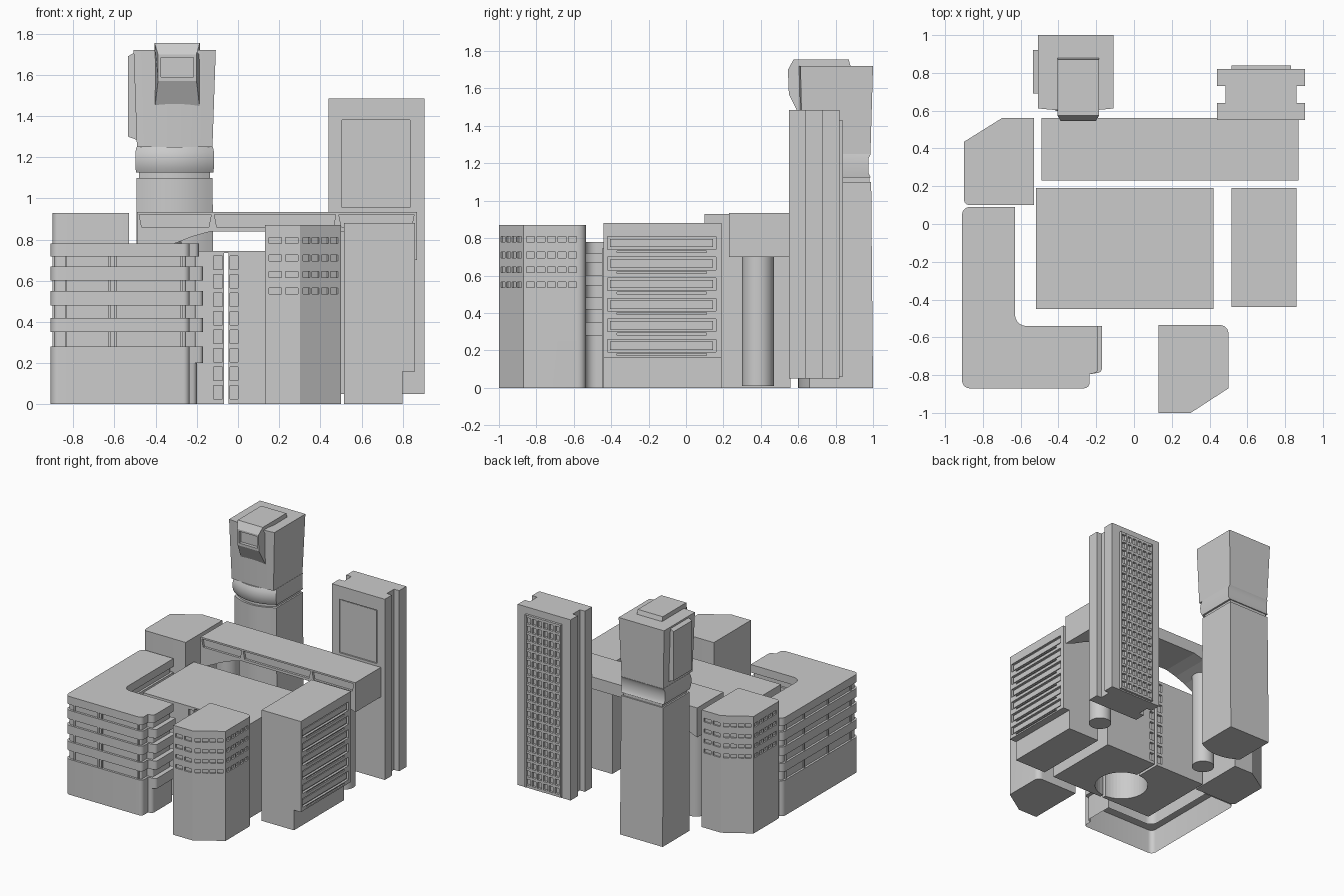
import bpy, bmesh, math
from mathutils import Vector

if "Cube" in bpy.data.objects:
    bpy.data.objects.remove(bpy.data.objects["Cube"])

AXES = {'z': lambda u, v, w: (u, v, w),      # plan outline raised in z
        'y': lambda u, v, w: (u, w, v),      # xz profile run along y
        'x': lambda u, v, w: (w, u, v)}      # yz profile run along x


def prism(bm, pts, a, b, axis='z', bottom=True):
    f = AXES[axis]
    lo = [bm.verts.new(f(p[0], p[1], a)) for p in pts]
    hi = [bm.verts.new(f(p[0], p[1], b)) for p in pts]
    faces = [bm.faces.new(hi)]
    if bottom:
        faces.append(bm.faces.new(lo[::-1]))
    n = len(pts)
    for i in range(n):
        j = (i + 1) % n
        faces.append(bm.faces.new((lo[i], lo[j], hi[j], hi[i])))
    if axis == 'y':
        bmesh.ops.reverse_faces(bm, faces=faces)


def rect(x0, x1, y0, y1):
    return [(x0, y0), (x1, y0), (x1, y1), (x0, y1)]


def box(bm, x0, x1, y0, y1, z0, z1):
    prism(bm, rect(x0, x1, y0, y1), z0, z1)


def finish(name, bm, smooth=False):
    me = bpy.data.meshes.new(name)
    bm.to_mesh(me)
    bm.free()
    ob = bpy.data.objects.new(name, me)
    bpy.context.collection.objects.link(ob)
    bpy.ops.object.select_all(action='DESELECT')
    ob.select_set(True)
    bpy.context.view_layer.objects.active = ob
    if smooth:
        bpy.ops.object.shade_smooth_by_angle(angle=math.radians(30))
    return ob


def cut(ob, bm):
    c = finish("cutter", bm)
    c.hide_render = True
    m = ob.modifiers.new("cut", 'BOOLEAN')
    m.operation, m.solver, m.object = 'DIFFERENCE', 'EXACT', c
    bpy.context.view_layer.objects.active = ob
    bpy.ops.object.modifier_apply(modifier=m.name)
    bpy.data.objects.remove(c)


def outline(pts, seg=6):
    """Closed outline from (x, y, corner radius)."""
    out = []
    for i, (x, y, r) in enumerate(pts):
        p = Vector((x, y))
        if not r:
            out.append((x, y))
            continue
        a = p + (Vector(pts[i - 1][:2]) - p).normalized() * r
        b = p + (Vector(pts[(i + 1) % len(pts)][:2]) - p).normalized() * r
        o = a + b - p
        for k in range(seg + 1):
            t = k / seg * math.pi / 2
            out.append(tuple(o + (a - o) * math.cos(t) + (b - o) * math.sin(t)))
    return out


def inset(pts, d):
    out, n = [], len(pts)
    for i in range(n):
        p = Vector(pts[i])
        e1 = (p - Vector(pts[i - 1])).normalized()
        e2 = (Vector(pts[(i + 1) % n]) - p).normalized()
        n1, n2 = Vector((-e1.y, e1.x)), Vector((-e2.y, e2.x))
        out.append(tuple(p + (n1 + n2) * d / (1 + n1.dot(n2))))
    return out


def edge_windows(bm, p, q, rows, n, depth=.012):
    p, q = Vector(p), Vector(q)
    d = q - p
    nrm = Vector((-d.y, d.x)).normalized() * depth
    for z0, z1 in rows:
        for k in range(n):
            a, b = p + d * ((k + .12) / n), p + d * ((k + .88) / n)
            prism(bm, [a - nrm, b - nrm, b + nrm, a + nrm], z0, z1)


# Back left tower: lofted shaft, waist and flared head
bm = bmesh.new()
secs = [(0, 0, 0, .06, 0), (1.10, .003, .01, .06, 0), (1.10, .015, .02, .06, .015),
        (1.125, .015, .02, .06, .015), (1.125, 0, .012, .06, 0), (1.15, -.003, .025, .06, -.012),
        (1.19, -.004, .025, .06, -.018), (1.225, -.003, .025, .06, -.012), (1.25, .002, .012, .06, 0),
        (1.25, .004, .014, .012, .01), (1.72, -.012, 0, .012, .0)]
rings = []
for z, ix, iy, bow, fy in secs:
    x0, x1, n = -.495 + ix, -.12 - ix, 12
    ring = [(x0 + (x1 - x0) * k / n, .6 + fy + bow * (2 * k / n - 1) ** 2) for k in range(n + 1)]
    ring += [(x1, 1 - iy), (x0, 1 - iy)]
    rings.append([bm.verts.new((x, y, z)) for x, y in ring])
for a, b in zip(rings, rings[1:]):
    for i in range(len(a)):
        j = (i + 1) % len(a)
        bm.faces.new((a[i], a[j], b[j], b[i]))
bm.faces.new(rings[0][::-1])
bm.faces.new(rings[-1])
finish("round_front_tower", bm, True)

# Roof hood with window, and side pod
bm = bmesh.new()
prism(bm, [(.62, 1.43), (.55, 1.57), (.545, 1.70), (.575, 1.755), (.87, 1.755), (.885, 1.70), (.62, 1.70)],
      -.405, -.185, 'x')
bmesh.ops.recalc_face_normals(bm, faces=bm.faces)
for v in bm.verts:
    if v.co.y < .56:
        v.co.x = -.295 + (v.co.x + .295) * .85
hood = finish("tower_roof_hood", bm)
c = bmesh.new()
box(c, -.375, -.215, .5, .575, 1.59, 1.685)
cut(hood, c)
bm = bmesh.new()
prism(bm, [(-.48, 1.28), (-.48, 1.72), (-.535, 1.69), (-.535, 1.30)][::-1], .69, .92, 'y')
finish("tower_side_pod", bm)

# Back right slab tower with side notches
bm = bmesh.new()
prism(bm, [(.44, .55), (.905, .55), (.905, .64), (.86, .64), (.86, .73), (.905, .73), (.905, .82),
           (.44, .82), (.44, .73), (.485, .73), (.485, .64), (.44, .64)], .05, 1.485)
slab = finish("slab_tower", bm)
c = bmesh.new()
box(c, .505, .835, .5, .562, .955, 1.38)
cut(slab, c)
bm = bmesh.new()
box(bm, .513, .827, .54, .57, .963, 1.372)
finish("slab_front_panel", bm).location.y = .018
# Window grid on the back of the slab
bm = bmesh.new()
NX, NZ = 6, 20
for i in range(NX + 1):
    x = .522 + i * .302 / NX
    box(bm, x - .007, x + .007, .815, .84, .06, 1.43)
for i in range(NZ + 1):
    z = .07 + i * 1.35 / NZ
    box(bm, .515, .831, .815, .838, z - .01, z + .01)
finish("slab_window_grid", bm)

# Bridge with arched ends on two columns
bm = bmesh.new()
prism(bm, [(-.49, .70), (-.40, .735), (-.31, .78), (-.22, .815), (-.13, .84), (.51, .84), (.60, .815),
           (.69, .78), (.78, .735), (.87, .70), (.87, .935), (-.49, .935)], .23, .56, 'y')
bridge = finish("bridge", bm)
c = bmesh.new()
for a, b in ((-.48, -.13), (-.115, .475), (.49, .855)):
    prism(c, [(a + .012, .86), (b - .012, .86), (b, .922), (a, .922)], .2, .248, 'y')
cut(bridge, c)
for i, x in enumerate((-.36, .66)):
    bm = bmesh.new()
    prism(bm, [(x + .085 * math.cos(t * math.pi / 16), .385 + .085 * math.sin(t * math.pi / 16))
               for t in range(32)], 0.01, .79)
    finish(f"bridge_column_{i}", bm, True)

# L-shaped front left building: banded floors over an open-bottomed base
def ell(x):
    return outline([(-.91, -.87, .04), (-.235, -.87, .03), (-.235, -.795, 0), (x, -.785, .02), (x, -.54, 0),
                    (-.63, -.54, .06), (-.63, .09, 0), (-.91, .09, .04)])


bm = bmesh.new()
prism(bm, ell(-.20), 0, .28, bottom=False)
finish("corner_base", bm, True)
bm = bmesh.new()
prism(bm, ell(-.17), .20, .281)
for z0, z1, x in ((.35, .42, -.17), (.48, .55, -.17), (.60, .67, -.17), (.717, .78, -.19)):
    prism(bm, ell(x), z0, z1)
finish("corner_floor_bands", bm, True)
bm = bmesh.new()
prism(bm, inset(ell(-.19), .017), .27, .73)
finish("corner_window_core", bm, True)
bm = bmesh.new()
for z in (.28, .42, .55, .67):
    for a, b in ((-.84, -.62), (-.60, -.27)):
        for s, e in ((a, a + .01), (b - .01, b)):
            box(bm, s, e, -.862, -.84, z, z + .07)
    for y in (-.78, -.5, -.2, .03):
        box(bm, -.902, -.88, y - .006, y + .006, z, z + .07)
finish("corner_mullions", bm)

# Central block: round void beneath, through slit, floor slots at the slit
bm = bmesh.new()
box(bm, -.52, .42, -.45, .19, 0, .745)
hall = finish("central_block", bm)
c = bmesh.new()
prism(c, [(-.06 + .2 * math.cos(t * math.pi / 24), -.22 + .2 * math.sin(t * math.pi / 24))
          for t in range(48)], -.1, .7)
cut(hall, c)
c = bmesh.new()
box(c, -.068, -.045, -.6, .4, -.1, .735)
cut(hall, c)
c = bmesh.new()
for i in range(8):
    z = .025 + i * .09
    for y0, y1 in ((-.5, -.43), (.17, .3)):
        box(c, -.12, -.075, y0, y1, z, z + .065)
        box(c, -.038, .0, y0, y1, z, z + .065)
cut(hall, c)

# Two chamfered blocks with small window rows
for name, plan, top, edges in (
        ("front_block", [(.13, -1, 0), (.30, -1, 0), (.50, -.87, 0), (.50, -.535, .045), (.13, -.535, 0)], .87,
         (((.14, -1), (.30, -1), 2), ((.31, -.9935), (.49, -.8765), 4), ((.5, -.86), (.5, -.58), 5))),
        ("rear_block", [(-.90, .10, .03), (-.53, .10, 0), (-.53, .56, 0), (-.70, .56, 0), (-.90, .435, 0)], .93,
         (((-.54, .56), (-.70, .56), 2), ((-.71, .55375), (-.89, .44125), 4), ((-.9, .43), (-.9, .14), 5)))):
    bm = bmesh.new()
    prism(bm, outline(plan), 0, top)
    block = finish(name, bm, True)
    rows = [(top - d - .03, top - d) for d in (.06, .145, .225, .305)]
    c = bmesh.new()
    for p, q, n in edges:
        edge_windows(c, p, q, rows, n)
    cut(block, c)

# Front right office block with overhang and long side windows
bm = bmesh.new()
box(bm, .515, .86, -.44, .19, .16, .88)
office = finish("office_block", bm)
c = bmesh.new()
for i in range(6):
    z = .19 + i * .11
    box(c, .842, .9, -.42, .16, z, z + .068)
    box(c, .85, .9, -.37, .11, z - .018, z - .008)
cut(office, c)
bm = bmesh.new()
for i in range(6):
    z = .19 + i * .11
    box(bm, .835, .852, -.405, .145, z + .012, z + .056)
finish("office_windows", bm)
bm = bmesh.new()
box(bm, .515, .80, -.44, .19, 0, .161)
finish("office_base", bm)
